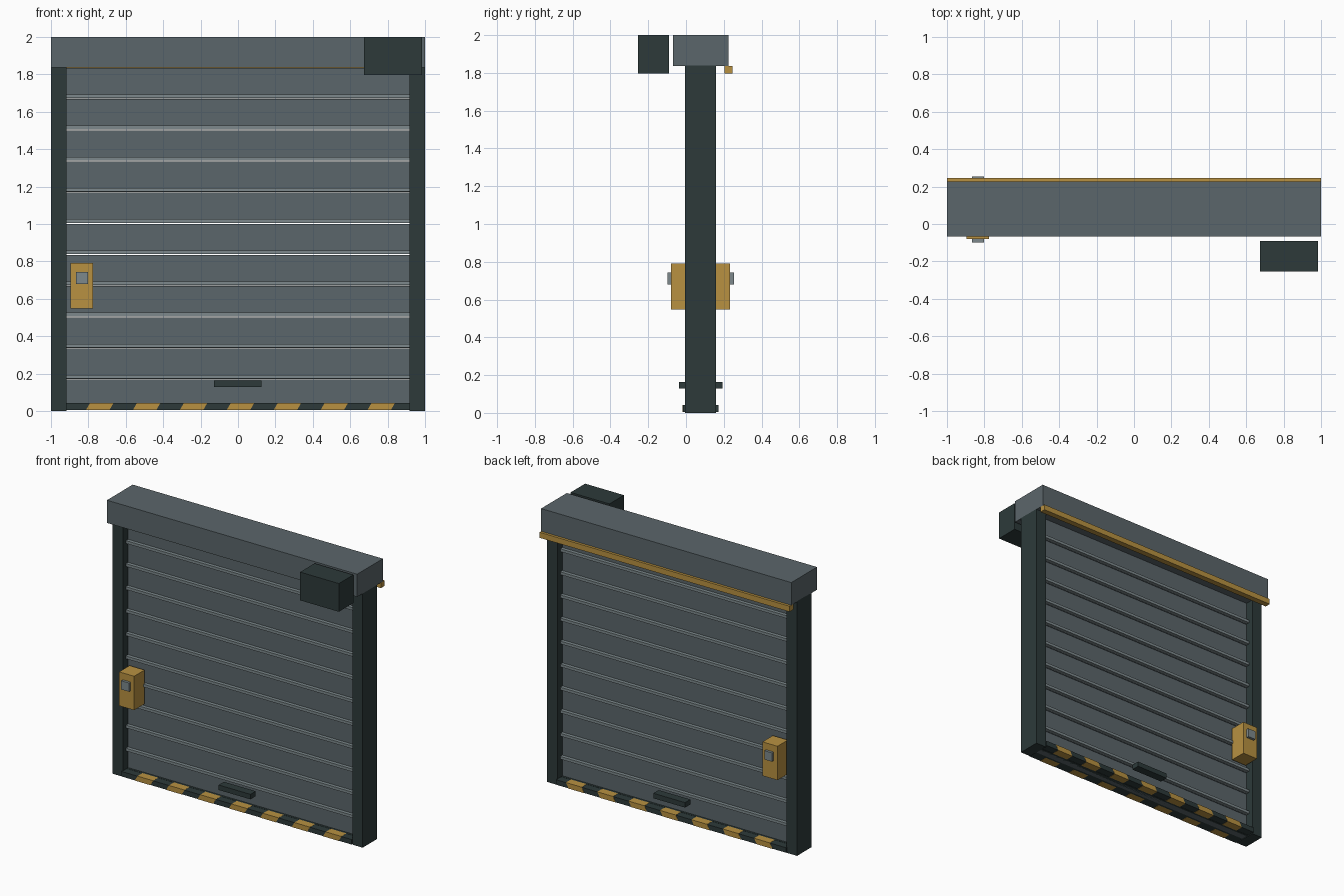
import bpy, bmesh

cube = bpy.data.objects.get("Cube")
if cube:
    bpy.data.objects.remove(cube, do_unlink=True)


def material(name, rgb):
    m = bpy.data.materials.new(name)
    m.use_nodes = True
    col = (*rgb, 1.0)
    m.diffuse_color = col
    m.node_tree.nodes["Principled BSDF"].inputs["Base Color"].default_value = col
    return m


SLATE = material("slate grey", (0.105, 0.133, 0.145))
DARK = material("dark green grey", (0.026, 0.042, 0.042))
YELLOW = material("safety yellow", (0.479, 0.283, 0.053))
STEEL = material("light steel", (0.205, 0.250, 0.262))

MID_Y = 0.0775  # centre plane of the shutter


def add_box(bm, x, y, z, lean=0.0, mat=0):
    """Box from (min, max) ranges; lean shifts the top edge along x."""
    v = [bm.verts.new((px + (lean if k else -lean), py, pz))
         for k, pz in enumerate(z) for py in y for px in x]
    for idx in ((0, 2, 3, 1), (4, 5, 7, 6), (0, 1, 5, 4),
                (2, 6, 7, 3), (0, 4, 6, 2), (1, 3, 7, 5)):
        bm.faces.new([v[i] for i in idx]).material_index = mat


def finish(name, bm, *mats):
    bmesh.ops.recalc_face_normals(bm, faces=bm.faces[:])
    me = bpy.data.meshes.new(name)
    bm.to_mesh(me)
    bm.free()
    for m in mats:
        me.materials.append(m)
    ob = bpy.data.objects.new(name, me)
    bpy.context.collection.objects.link(ob)
    return ob


def box(name, mat, x, y, z):
    bm = bmesh.new()
    add_box(bm, x, y, z)
    return finish(name, bm, mat)


def both_sides(name, mat, x, y, z):
    """Front part and its mirror behind the shutter plane."""
    box("front_" + name, mat, x, y, z)
    box("back_" + name, mat, x, (2 * MID_Y - y[1], 2 * MID_Y - y[0]), z)


# Frame: guide posts, roller housing, rear trim and motor
box("right_post", DARK, (-1.0, -0.917), (-0.005, 0.16), (0, 1.84))
box("left_post", DARK, (0.917, 1.0), (-0.005, 0.16), (0, 1.84))
box("roller_housing", SLATE, (-1, 1), (-0.068, 0.226), (1.836, 2.0))
box("rear_trim", YELLOW, (-1, 1), (0.203, 0.245), (1.796, 1.836))
box("motor", DARK, (0.675, 0.985), (-0.255, -0.09), (1.796, 2.0))

# Curtain: slats with a light rib along the lower edge of each
PITCH = 1 / 6
slats, ribs = bmesh.new(), bmesh.new()
for k in range(11):
    z = 0.005 + PITCH * k
    add_box(slats, (-0.925, 0.925), (0.055, 0.10), (z, z + PITCH - 0.004))
    if k:
        add_box(ribs, (-0.917, 0.917), (0.03, 0.125), (z + 0.001, z + 0.021))
finish("curtain_slats", slats, SLATE)
finish("curtain_ribs", ribs, STEEL)

# Bottom bar with slanted hazard blocks front and back
box("bottom_bar", DARK, (-0.92, 0.92), (0.04, 0.115), (0.005, 0.043))
STEP = 0.1254
hazard = bmesh.new()
for y in ((-0.018, 0.04), (0.115, 0.173)):
    add_box(hazard, (-0.92, 0.92), (y[0] + 0.001, y[1] - 0.001), (0.006, 0.042))
    for i in range(7):
        x = -0.802 + 2 * STEP * i
        add_box(hazard, (x, x + STEP), y, (0.005, 0.043), lean=0.011, mat=1)
finish("hazard_strips", hazard, DARK, YELLOW)

# Handles, control boxes and their buttons
both_sides("handle", DARK, (-0.128, 0.126), (-0.038, 0.022), (0.128, 0.164))
both_sides("control_box", YELLOW, (-0.895, -0.775), (-0.079, 0.04), (0.547, 0.792))
both_sides("button", STEEL, (-0.865, -0.803), (-0.098, -0.075), (0.68, 0.743))
